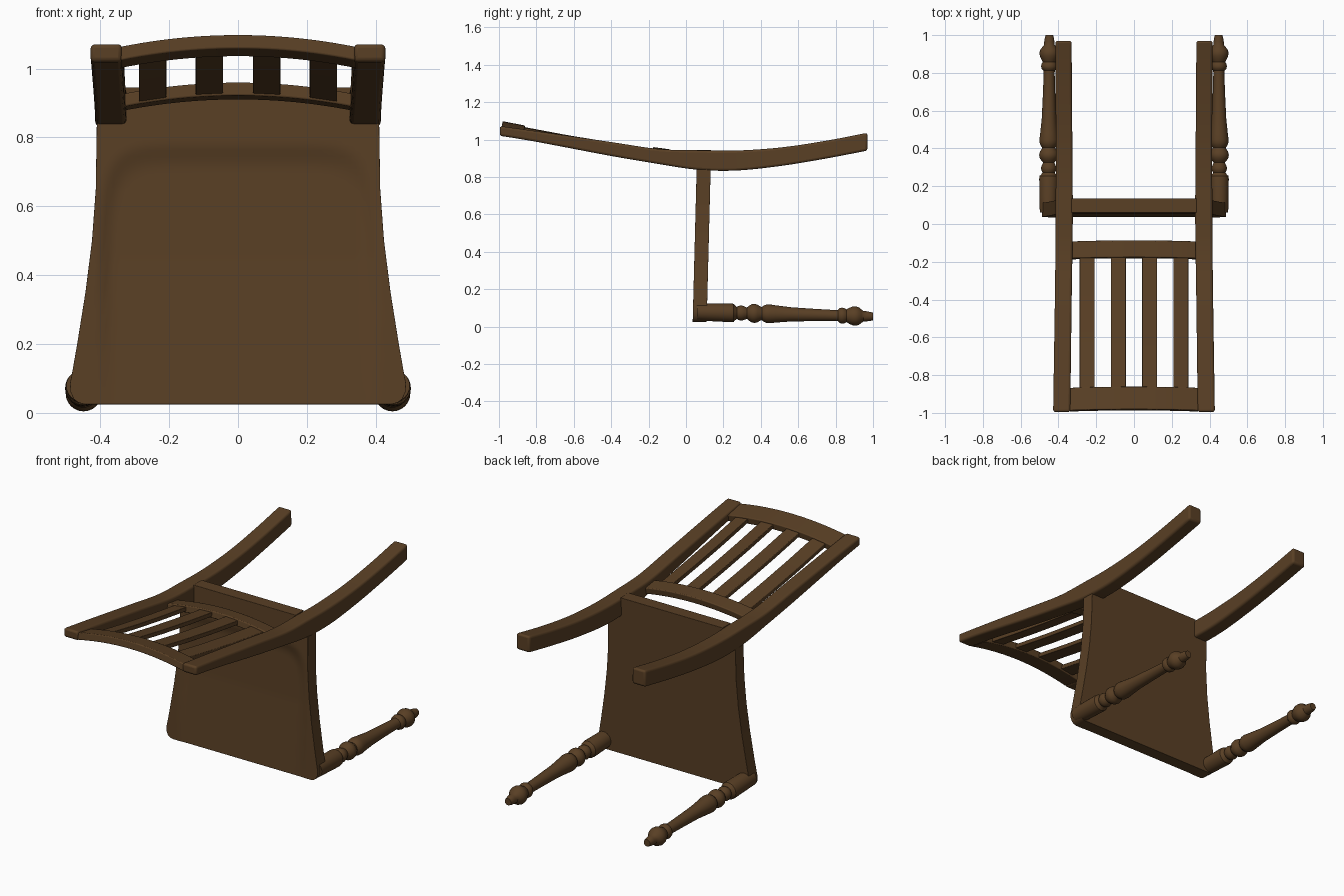
import bpy, bmesh, math
from mathutils import Vector

if "Cube" in bpy.data.objects:
    bpy.data.objects.remove(bpy.data.objects["Cube"])

wood = bpy.data.materials.new("dark_wood")
wood.diffuse_color = (0.10, 0.05, 0.018, 1)
wood.use_nodes = True
wood.node_tree.nodes["Principled BSDF"].inputs["Base Color"].default_value = wood.diffuse_color


def spline(pts, t):
    """Smooth Catmull-Rom value along rows of numbers, t in 0..1."""
    n = len(pts) - 1
    i = min(int(t * n), n - 1)
    f = t * n - i
    a, b, c, d = (pts[max(i - 1, 0)], pts[i], pts[i + 1], pts[min(i + 2, n)])
    return [q + 0.5 * f * (r - p + f * (2 * p - 5 * q + 4 * r - s + f * (3 * (q - r) + s - p)))
            for p, q, r, s in zip(a, b, c, d)]


def lerp_table(table, k):
    """Linear lookup in (key, value) pairs sorted by key."""
    for (k0, v0), (k1, v1) in zip(table, table[1:]):
        if k <= k1:
            return v0 + (v1 - v0) * max(0, k - k0) / (k1 - k0)
    return table[-1][1]


def make_object(name, bm, bevel=0, mirror=False):
    bmesh.ops.recalc_face_normals(bm, faces=bm.faces)
    mesh = bpy.data.meshes.new(name)
    bm.to_mesh(mesh)
    bm.free()
    ob = bpy.data.objects.new(name, mesh)
    bpy.context.collection.objects.link(ob)
    mesh.materials.append(wood)
    bpy.ops.object.select_all(action='DESELECT')
    ob.select_set(True)
    bpy.context.view_layer.objects.active = ob
    bpy.ops.object.shade_smooth_by_angle(angle=math.radians(35))
    if bevel:
        m = ob.modifiers.new("soft_edges", 'BEVEL')
        m.width, m.segments, m.limit_method = bevel, 3, 'ANGLE'
        m.angle_limit = math.radians(40)
    if mirror:
        m = ob.modifiers.new("mirror", 'MIRROR')
        m.use_mirror_merge = False
    return ob


def loft(name, rings, **kw):
    """Closed solid through a list of equal-sized rings of points."""
    bm = bmesh.new()
    vs = [[bm.verts.new(p) for p in r] for r in rings]
    n = len(vs[0])
    for a, b in zip(vs, vs[1:]):
        for i in range(n):
            j = (i + 1) % n
            bm.faces.new((a[i], a[j], b[j], b[i]))
    bm.faces.new(vs[0])
    bm.faces.new(vs[-1])
    return make_object(name, bm, **kw)


# back posts: y, bottom z, top z, inner x, outer x
post = [(-0.995, 1.02, 1.072, .337, .428), (-0.80, 0.988, 1.045, .335, .425),
        (-0.41, 0.914, 0.988, .330, .419), (-0.15, 0.870, 0.950, .326, .416),
        (0.05, 0.840, 0.943, .324, .415), (0.26, 0.834, 0.941, .325, .414),
        (0.50, 0.858, 0.957, .327, .414), (0.74, 0.897, 0.992, .329, .415),
        (0.97, 0.941, 1.036, .330, .416)]
rings = []
for k in range(41):
    y, lo, hi, a, b = spline(post, k / 40)
    rings.append([(a, y, lo), (b, y, lo), (b, y, hi), (a, y, hi)])
loft("back_post", rings, bevel=0.012, mirror=True)

# turned front legs: distance along y, radius
turning = [(.06, .046), (.24, .050), (.255, .048), (.262, .040), (.272, .032), (.282, .038),
           (.296, .041), (.312, .036), (.325, .030), (.337, .040), (.352, .049), (.367, .051),
           (.383, .047), (.396, .038), (.405, .035), (.415, .043), (.43, .049), (.448, .050),
           (.48, .046), (.56, .038), (.68, .033), (.80, .029), (.812, .030), (.822, .040),
           (.835, .043), (.848, .040), (.857, .034), (.872, .042), (.89, .050), (.907, .052),
           (.924, .047), (.938, .036), (.948, .028), (.965, .027), (.985, .024), (1.0, .020)]
rings = []
for y, r in turning:
    cx, cz = 0.453 - 0.005 * y, 0.080 - 0.026 * y
    rings.append([(cx + r * math.cos(a), y, cz + r * math.sin(a))
                  for a in (2 * math.pi * i / 24 for i in range(24))])
loft("front_leg", rings, mirror=True)

# bowed back: middle surface height, shared by rails and slats
spine = [(-1.0, 1.047), (-0.87, 1.022), (-0.64, .979), (-0.41, .941), (-0.18, .907), (-0.09, .895)]


def back_point(x, y, off):
    bow = 0.033 * (1 - (x / 0.335) ** 2)
    return (x, y + 0.18 * (bow + off), lerp_table(spine, y) + bow + off)


def rail(name, y0, y1, half):
    xs = [-0.34 + 0.68 * i / 24 for i in range(25)]
    loft(name, [[back_point(x, y0, -half), back_point(x, y1, -half),
                 back_point(x, y1, half), back_point(x, y0, half)] for x in xs], bevel=0.005)


rail("top_rail", -0.99, -0.87, 0.020)
rail("lower_rail", -0.185, -0.095, 0.019)

# slats
for n, cx in enumerate((-0.248, -0.083, 0.083, 0.248)):
    rings = []
    for k in range(17):
        y = -0.89 + 0.73 * k / 16
        rings.append([back_point(cx + s * 0.04, y, o)
                      for s, o in ((-1, -.012), (1, -.012), (1, .012), (-1, .012))])
    loft("slat_%d" % (n + 1), rings, bevel=0.003)

# seat: outline half width by height, shallow dish in the front face
outline = [(.025, .445), (.030, .464), (.04, .477), (.06, .486), (.085, .488), (.12, .481),
           (.20, .467), (.35, .443), (.50, .424), (.65, .413), (.84, .410), (.845, .330), (.945, .330)]
heights = sorted({k for k, _ in outline} | {0.15 + 0.0175 * i for i in range(39)})
COLS = 48
bm = bmesh.new()
front, rear = [], []
for z in heights:
    w = lerp_table(outline, z)
    f, r = [], []
    for i in range(COLS + 1):
        x = w * (2 * i / COLS - 1)
        y = 0.035 + 0.026 * z
        t = max(0, min(1, (1 - (abs(x) / .405) ** 8 - (z / .785) ** 8) / 0.6))
        dish = 0.016 * t * t * (3 - 2 * t) * min(1, 0.1 + z / 0.5)
        f.append(bm.verts.new((x, y + dish, z)))
        r.append(bm.verts.new((x, y + 0.075, z)))
    front.append(f)
    rear.append(r)
for g in (front, rear):
    for a, b in zip(g, g[1:]):
        for i in range(COLS):
            bm.faces.new((a[i], a[i + 1], b[i + 1], b[i]))
for k in (0, -1):
    for i in range(COLS):
        bm.faces.new((front[k][i], front[k][i + 1], rear[k][i + 1], rear[k][i]))
    for j in range(len(heights) - 1):
        bm.faces.new((front[j][k], front[j + 1][k], rear[j + 1][k], rear[j][k]))
make_object("seat", bm, bevel=0.004)
